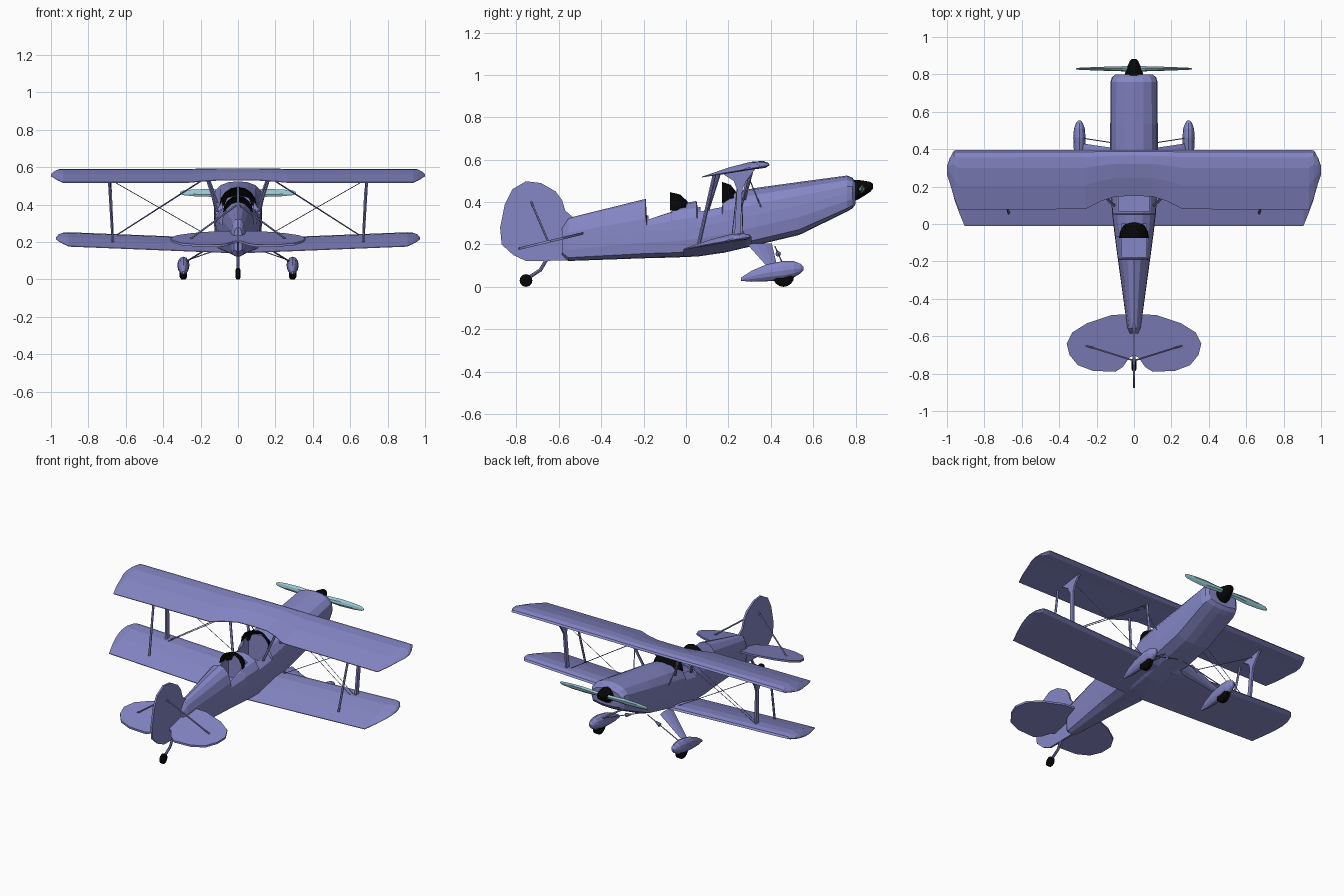
import bpy, bmesh
from math import sin, cos, pi
from mathutils import Vector

if "Cube" in bpy.data.objects:
    bpy.data.objects.remove(bpy.data.objects["Cube"])


def material(name, rgb):
    m = bpy.data.materials.new(name)
    m.diffuse_color = (*rgb, 1)
    m.use_nodes = True
    m.node_tree.nodes["Principled BSDF"].inputs["Base Color"].default_value = m.diffuse_color
    return m


BODY = material("body_paint", (0.235, 0.24, 0.56))
BLACK = material("black", (0.002, 0.002, 0.002))
BLUE = material("propeller_blue", (0.32, 0.58, 0.66))


def loft(name, rings, mat=BODY, mirror=False, caps=(True, True), closed=True):
    """Skin a list of equally sized rings; optionally mirror across x = 0."""
    bm = bmesh.new()
    vs = [[bm.verts.new(p) for p in r] for r in rings]
    n = len(rings[0])
    for a, b in zip(vs, vs[1:]):
        for i in range(n if closed else n - 1):
            j = (i + 1) % n
            bm.faces.new((a[i], a[j], b[j], b[i]))
    for ring, wanted in ((vs[0], caps[0]), (vs[-1], caps[1])):
        if wanted and closed:
            bm.faces.new(ring)
    bmesh.ops.recalc_face_normals(bm, faces=bm.faces)
    me = bpy.data.meshes.new(name)
    bm.to_mesh(me)
    bm.free()
    me.materials.append(mat)
    ob = bpy.data.objects.new(name, me)
    bpy.context.collection.objects.link(ob)
    if mirror:
        ob.modifiers.new("mirror", 'MIRROR')
    return ob


def rod(name, a, b, r=0.003, mat=BODY, mirror=True, r2=None, sides=5):
    """Round rod or cone between two points."""
    a, b = Vector(a), Vector(b)
    q = (b - a).to_track_quat('Z', 'Y')
    ring = lambda p, rr: [p + q @ Vector((rr * cos(2 * pi * i / sides), rr * sin(2 * pi * i / sides), 0))
                          for i in range(sides)]
    return loft(name, [ring(a, r), ring(b, r if r2 is None else r2)], mat, mirror)


def blade(name, a, b, wx=0.006, wy=0.013, wy2=None):
    """Streamlined strut with a six-sided section in the xy plane."""
    sec = [(0, 1), (1, .4), (1, -.3), (0, -1), (-1, -.3), (-1, .4)]
    ring = lambda p, w: [(p[0] + wx * u, p[1] + w * v, p[2]) for u, v in sec]
    return loft(name, [ring(a, wy), ring(b, wy2 or wy)], mirror=True)


def ellipse_y(y, zc, rx, rz, xc=0, n=12):
    return [(xc + rx * cos(2 * pi * i / n), y, zc + rz * sin(2 * pi * i / n)) for i in range(n)]


def wheel(name, c, r, w, mirror):
    rings = [[(c[0] + w * u, c[1] + r * k * cos(2 * pi * i / 16), c[2] + r * k * sin(2 * pi * i / 16))
              for i in range(16)] for u, k in ((-1, .7), (-.6, 1), (.6, 1), (1, .7))]
    return loft(name, rings, BLACK, mirror)


# Fuselage: y, bottom z, waist z, top z, half width
half = [(0, 1), (.4, .94), (.75, .75), (.97, .4), (1, 0), (1, -.4), (.92, -.82), (.45, -.97), (0, -1)]
profile = half + [(-u, v) for u, v in half[-2:0:-1]]
stations = [
    (-.585, .15, .21, .28, .022), (-.555, .122, .21, .325, .036), (-.19, .135, .26, .415, .086),
    (-.185, .135, .26, .335, .087), (-.07, .138, .265, .375, .102), (-.065, .138, .265, .385, .103),
    (.05, .143, .28, .405, .116), (.055, .143, .28, .375, .117), (.17, .16, .305, .395, .124),
    (.175, .16, .305, .437, .124), (.33, .196, .34, .467, .127), (.535, .245, .385, .495, .127),
    (.76, .355, .44, .525, .126), (.785, .37, .445, .515, .118), (.80, .39, .45, .495, .098)]
fuselage = loft("fuselage", [[(u * hw, y, zw + v * ((zt - zw) if v > 0 else (zw - zb))) for u, v in profile]
                             for y, zb, zw, zt, hw in stations])

# Cockpit openings, cut and applied; they run forward beneath the windscreens
cutters = []
for label, y0, y1, hw, floor in (("rear", -.176, .0, .066, .25), ("front", .068, .225, .084, .28)):
    sq = lambda y: [(-hw, y, floor), (hw, y, floor), (hw, y, .6), (-hw, y, .6)]
    cutter = loft(label + "_cockpit_cutter", [sq(y0), sq(y1)])
    cutter.hide_render = True
    cutters.append(cutter)
    m = fuselage.modifiers.new(label + "_cockpit", 'BOOLEAN')
    m.operation, m.object, m.solver = 'DIFFERENCE', cutter, 'EXACT'
bpy.context.view_layer.update()
opened = bpy.data.meshes.new_from_object(fuselage.evaluated_get(bpy.context.evaluated_depsgraph_get()))
fuselage.modifiers.clear()
fuselage.data = opened
for cutter in cutters:
    bpy.data.objects.remove(cutter)

# Windscreens: quarter domes open to the rear
for label, yb, z0, w, h, l in (("rear", -.075, .36, .08, .087, .095), ("front", .17, .395, .1, .1, .08)):
    rings = [[(w * cos(pi * i / 8), yb + l * sin(pi * i / 8) * cos(e),
               z0 + h * sin(pi * i / 8) * sin(e)) for i in range(9)]
             for e in (0, pi / 6, pi / 3, pi / 2)]
    loft(label + "_windscreen", rings, BLACK, closed=False)

# Wings: x, leading y, trailing y, thickness
foil = [(0, 0), (.03, .4), (.12, .78), (.3, 1), (.6, .75), (1, .06), (1, -.06), (.6, -.15), (.3, -.2), (.08, -.28)]


def wing(name, plan, z_at, root_cap=False):
    rings = []
    for x, le, te, t in plan:
        rings.append([(x, le + (te - le) * f, z_at(x, le + (te - le) * f) + t * h) for f, h in foil])
    return loft(name, rings, mirror=True, caps=(root_cap, True))


wing("upper_wing", [(0, .395, .15, .031), (.1, .395, .147, .031), (.18, .395, .12, .031), (.26, .395, .08, .031),
                    (.935, .395, .075, .031), (.962, .394, .14, .026), (.985, .352, .22, .017), (1, .31, .265, .006)],
     lambda x, y: .574 + .175 * (y - .395))
wing("lower_wing", [(.05, .31, -.012, .031), (.905, .31, -.012, .031), (.935, .305, .06, .026),
                    (.96, .27, .13, .017), (.972, .23, .18, .006)],
     lambda x, y: .199 + .04 * x + .18 * (y - .31), True)

# Fin and rudder
fin = [(-.50, .30), (-.57, .36), (-.585, .41), (-.615, .45), (-.685, .49), (-.755, .498), (-.82, .46),
       (-.855, .39), (-.877, .28), (-.87, .2), (-.815, .15), (-.755, .122), (-.545, .124)]
loft("fin_and_rudder", [[(s * .006, y, z) for y, z in fin] for s in (-1, 1)])

# Tailplane
tail = [(0, -.48), (.12, -.487), (.25, -.53), (.33, -.58), (.36, -.64), (.345, -.70), (.30, -.755),
        (.22, -.785), (.10, -.79), (.06, -.765), (.025, -.715), (0, -.70)]
loft("tailplane", [[(x, y, .253 + .238 * (y + .483) + s * .006) for x, y in tail] for s in (-1, 1)], mirror=True)
rod("tail_brace", (.004, -.73, .40), (.26, -.65, .213), .005)

# Interplane struts; the front one flares where it meets the upper wing
strut = [(.17, .685, .535), (.33, .685, .56), (.285, .685, .50), (.266, .68, .46), (.256, .67, .235),
         (.228, .67, .235), (.240, .68, .46), (.225, .685, .50)]
loft("front_interplane_strut", [[(x + s * .006, y, z) for y, x, z in strut] for s in (-1, 1)], mirror=True)
blade("rear_interplane_strut", (.67, .06, .20), (.69, .135, .532), .006, .009)

# Cabane struts
blade("front_cabane_strut", (.112, .27, .41), (.165, .31, .562), .007, .012)
blade("rear_cabane_strut", (.108, .10, .36), (.165, .155, .535), .007, .01)
rod("cabane_diagonal", (.12, .36, .36), (.165, .28, .555), .003)

# Rigging wires
for i, (a, b) in enumerate([((.165, .30, .55), (.67, .235, .225)), ((.165, .25, .545), (.67, .215, .222)),
                            ((.10, .27, .20), (.685, .26, .535))]):
    rod("rigging_wire_%d" % (i + 1), a, b, .002, sides=4)

# Propeller and spinner
hub_y, hub_z = .83, .463
rings = []
for x, c, t in ((0, .014, .014), (.06, .016, .012), (.15, .021, .009), (.24, .018, .006), (.295, .012, .004),
                (.31, .005, .002)):
    rings.append([(x, hub_y + t * u + .25 * c * v, hub_z + c * v)
                  for u, v in ((0, 1), (1, .4), (1, -.4), (0, -1), (-1, -.4), (-1, .4))])
loft("propeller", rings, BLUE, mirror=True, caps=(False, True))
loft("spinner", [ellipse_y(y, z, r, r) for y, z, r in
                 ((.79, .455, .05), (.81, .458, .047), (.845, .466, .034), (.87, .472, .023), (.882, .474, .012))],
     BLACK)

# Main gear legs, wheel fairings and wheels
blade("gear_leg", (.285, .41, .09), (.10, .345, .205), .008, .022, .06)
loft("wheel_fairing", [ellipse_y(y, z, rx, rz, .292) for y, z, rx, rz in
                       ((.26, .036, .006, .008), (.31, .050, .019, .026), (.38, .066, .029, .04),
                        (.46, .077, .033, .045), (.51, .083, .029, .038), (.54, .086, .018, .023),
                        (.554, .087, .007, .009))], mirror=True)
wheel("main_wheel", (.292, .46, .05), .05, .02, True)
rod("gear_brace", (.28, .46, .10), (.02, .42, .19), .003)
rod("gear_brace_cone", (.12, .435, .155), (.085, .43, .168), .013, r2=.004, sides=8)

# Tail wheel on a bent leg
rod("tail_wheel_leg_upper", (0, -.66, .125), (0, -.69, .075), .008, mirror=False, sides=8)
rod("tail_wheel_leg_lower", (0, -.687, .08), (0, -.755, .035), .008, mirror=False, sides=8)
wheel("tail_wheel", (0, -.755, .03), .03, .013, False)
